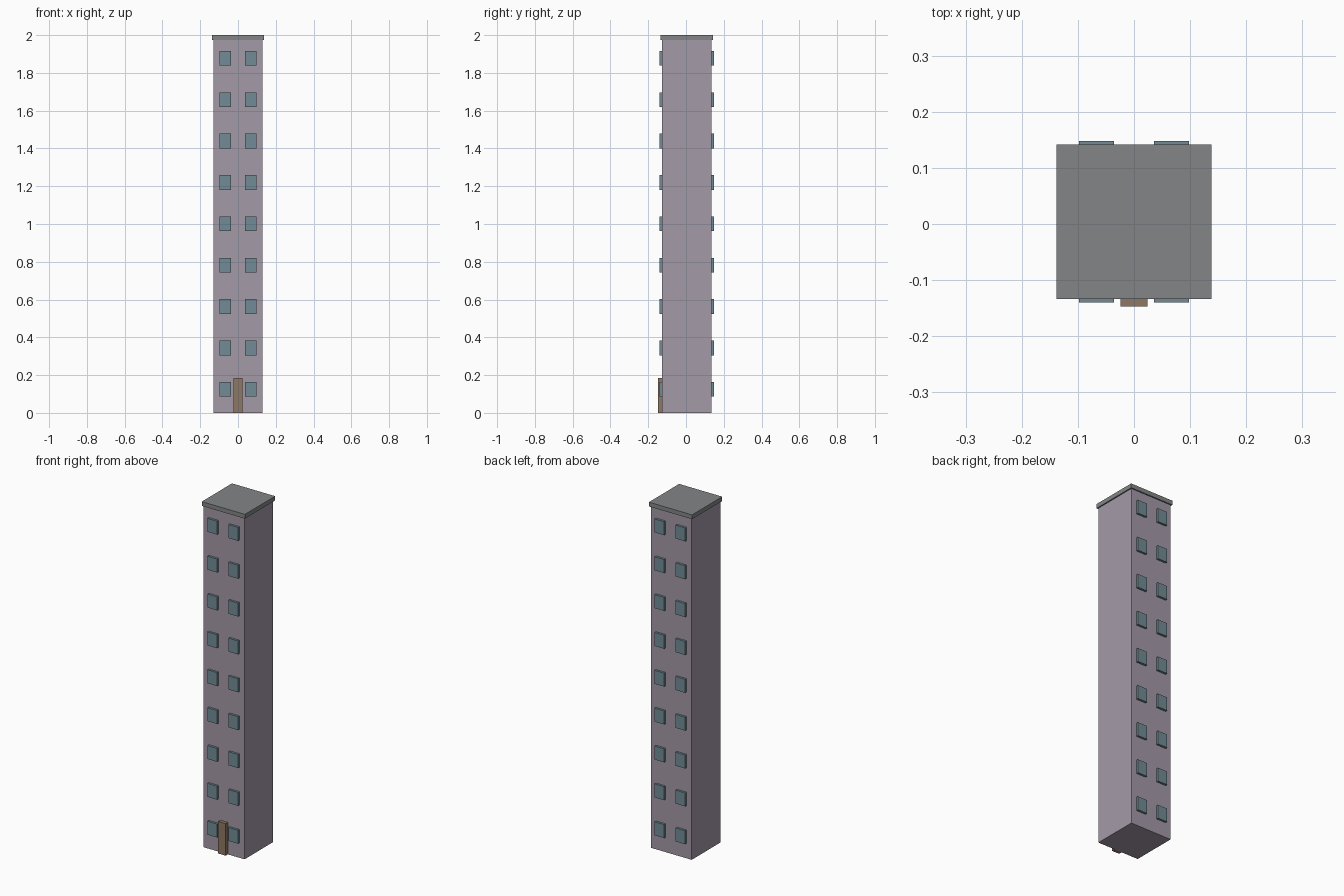
import bpy

cube = bpy.data.objects.get("Cube")
if cube:
    bpy.data.objects.remove(cube, do_unlink=True)


def material(name, rgb):
    m = bpy.data.materials.new(name)
    m.use_nodes = True
    m.diffuse_color = (*rgb, 1)
    m.node_tree.nodes["Principled BSDF"].inputs["Base Color"].default_value = (*rgb, 1)
    return m


wall_mat = material("mauve wall", (0.37, 0.32, 0.39))
roof_mat = material("grey roof", (0.23, 0.235, 0.24))
glass_mat = material("blue grey glass", (0.165, 0.26, 0.30))
door_mat = material("brown door", (0.27, 0.19, 0.13))


def box(name, lo, hi, mat):
    """Axis-aligned box between two corners."""
    bpy.ops.mesh.primitive_cube_add(size=1, location=[(a + b) / 2 for a, b in zip(lo, hi)])
    ob = bpy.context.object
    ob.name = name
    ob.scale = [b - a for a, b in zip(lo, hi)]
    bpy.ops.object.transform_apply(location=False, rotation=False, scale=True)
    ob.data.materials.append(mat)
    return ob


CY = 0.004          # tower centre in y, offset by the door's projection
HALF = 0.131        # half width of the tower
ROOF_HALF = 0.138
WALL_TOP = 1.975
FLOORS = 9
STEP = 0.219

# Tower body and overhanging roof slab
box("tower_body", (-HALF, CY - HALF, 0), (HALF, CY + HALF, WALL_TOP), wall_mat)
box("roof_slab", (-ROOF_HALF, CY - ROOF_HALF, WALL_TOP),
    (ROOF_HALF, CY + ROOF_HALF, 2), roof_mat)

# Front door
box("front_door", (-0.024, CY - 0.151, 0), (0.024, CY - HALF, 0.185), door_mat)

# Two columns of projecting windows on the front and back walls
for face, side in (("front", -1), ("back", 1)):
    ys = sorted((CY + side * (HALF - 0.005), CY + side * (HALF + 0.0125)))
    for column, x in (("right", -0.067), ("left", 0.067)):
        for floor in range(FLOORS):
            z = 0.125 + floor * STEP
            box(f"{face}_{column}_window_{floor + 1}",
                (x - 0.031, ys[0], z - 0.039), (x + 0.031, ys[1], z + 0.039), glass_mat)
